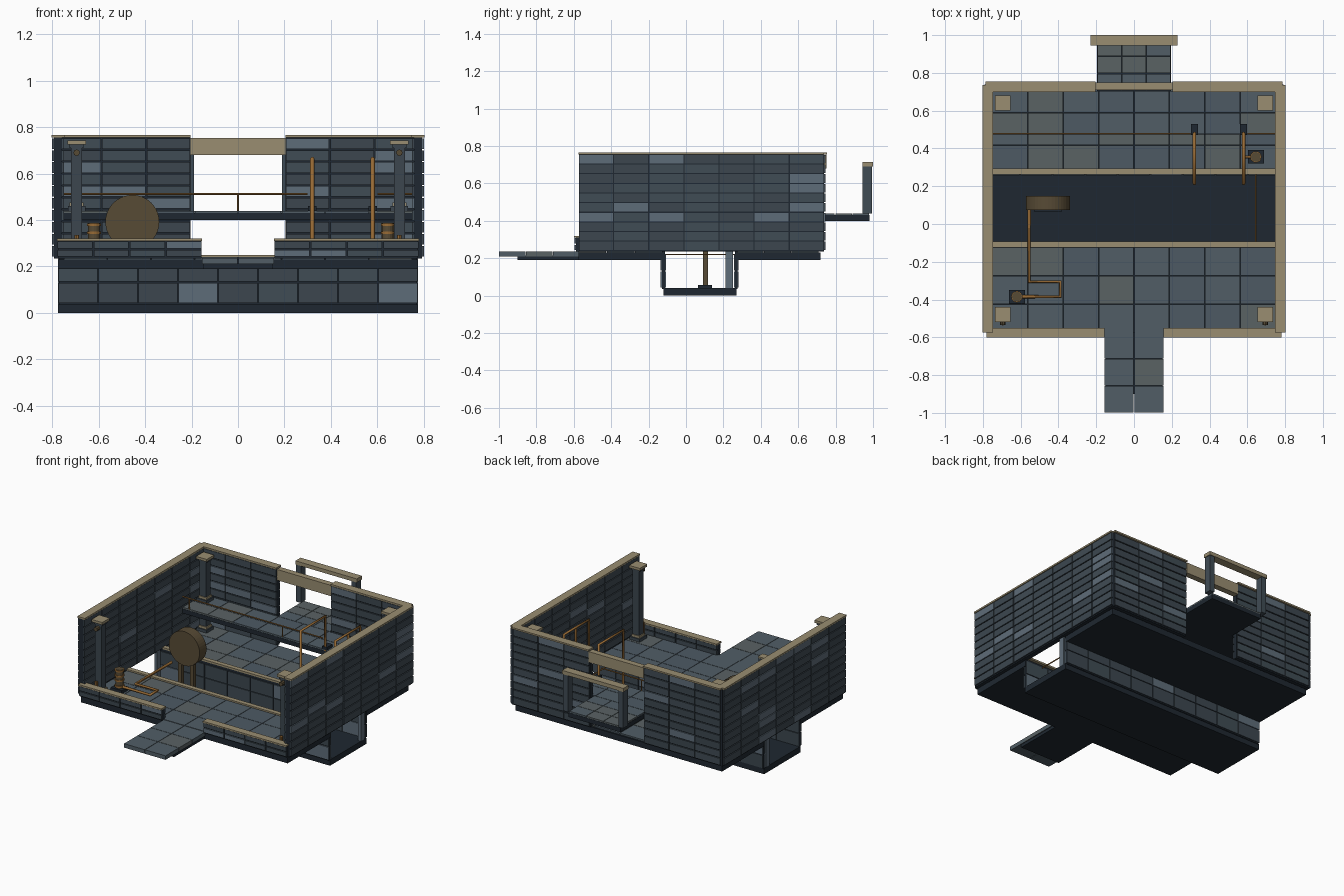
import bpy, bmesh, math, random
from mathutils import Vector, Matrix

if "Cube" in bpy.data.objects:
    bpy.data.objects.remove(bpy.data.objects["Cube"])

random.seed(4)

def mat(name, r, g, b):
    m = bpy.data.materials.new(name)
    m.diffuse_color = [(c / 255) ** 2.2 for c in (r, g, b)] + [1]
    m.use_nodes = True
    m.node_tree.nodes["Principled BSDF"].inputs["Base Color"].default_value = m.diffuse_color
    return m

DARK = mat("dark_stone", 36, 44, 52)
TILES = [mat("wall_tile_a", 62, 72, 80), mat("wall_tile_b", 66, 77, 85), mat("wall_tile_light", 94, 108, 120)]
FLOOR = [mat("floor_tile_a", 82, 94, 102), mat("floor_tile_b", 90, 98, 100), mat("floor_tile_c", 78, 90, 100)]
TAN = mat("tan_trim", 152, 140, 112)
BRONZE = mat("bronze", 150, 106, 56)
WHEEL = mat("aged_wheel", 88, 76, 56)

def finish(name, bm, mats):
    me = bpy.data.meshes.new(name)
    bm.to_mesh(me)
    bm.free()
    for m in mats:
        me.materials.append(m)
    ob = bpy.data.objects.new(name, me)
    bpy.context.collection.objects.link(ob)
    return ob

def add_box(bm, x, y, z, index=0):
    size = Matrix.Diagonal((x[1] - x[0], y[1] - y[0], z[1] - z[0], 1))
    mid = Matrix.Translation((sum(x) / 2, sum(y) / 2, sum(z) / 2))
    for v in bmesh.ops.create_cube(bm, size=1, matrix=mid @ size)["verts"]:
        for f in v.link_faces:
            f.material_index = index

def box(name, x, y, z, m):
    bm = bmesh.new()
    add_box(bm, x, y, z)
    return finish(name, bm, [m])

def tiles(name, x, y, z, counts, mats, weights=(5, 4, 1), gap=0.003):
    """Block grid filling a box; gaps only along divided axes."""
    bm = bmesh.new()
    def cuts(r, n):
        s = (r[1] - r[0]) / n
        g = gap if n > 1 else 0
        return [(r[0] + i * s + g, r[0] + (i + 1) * s - g) for i in range(n)]
    for a in cuts(x, counts[0]):
        for b in cuts(y, counts[1]):
            for c in cuts(z, counts[2]):
                add_box(bm, a, b, c, random.choices(range(3), weights)[0])
    return finish(name, bm, mats)

def cylinder(name, p, q, r, m, sides=16):
    p, q = Vector(p), Vector(q)
    d = q - p
    bm = bmesh.new()
    bmesh.ops.create_cone(bm, cap_ends=True, segments=sides, radius1=r, radius2=r, depth=d.length,
                          matrix=Matrix.Translation((p + q) / 2) @ d.to_track_quat('Z', 'Y').to_matrix().to_4x4())
    return finish(name, bm, [m])

def pipe(name, pts, r=0.009):
    cu = bpy.data.curves.new(name, 'CURVE')
    cu.dimensions = '3D'
    cu.bevel_depth, cu.bevel_resolution, cu.use_fill_caps = r, 1, True
    sp = cu.splines.new('POLY')
    sp.points.add(len(pts) - 1)
    for k, p in zip(sp.points, pts):
        k.co = (*p, 1)
    cu.materials.append(BRONZE)
    ob = bpy.data.objects.new(name, cu)
    bpy.context.collection.objects.link(ob)

def span(a, b, s):
    return tuple(sorted((a * s, b * s)))

# Floors
for name, y, rows in (("front", (-0.575, -0.115), 3), ("rear", (0.27, 0.72), 3)):
    box(name + "_floor_slab", (-0.775, 0.775), y, (0.19, 0.23), DARK)
    tiles(name + "_floor_tiles", (-0.75, 0.75), (y[0], y[1] - 0.01), (0.225, 0.24), (8, rows, 1), FLOOR, (4, 4, 3), 0.0015)

# Sunken channel
box("channel_base", (-0.775, 0.775), (-0.12, 0.27), (0, 0.04), DARK)
for name, y, face, inner in (("front", (-0.127, -0.113), (-0.135, -0.127), (-0.113, -0.107)),
                             ("rear", (0.263, 0.275), (0.275, 0.28), (0.257, 0.263))):
    box(name + "_channel_wall", (-0.77, 0.77), y, (0.035, 0.24), DARK)
    for side, f in (("outer", face), ("inner", inner)):
        tiles(f"{name}_channel_{side}_tiles", (-0.775, 0.775), f, (0.04, 0.225), (9, 1, 2), TILES)
    mid = -0.109 if name == "front" else 0.277
    box(name + "_channel_trim", (-0.75, 0.75), (mid - 0.016, mid + 0.016), (0.238, 0.25), TAN)
for s in (-1, 1):
    box("channel_end_post", span(0.755, 0.775, s), (0.21, 0.25), (0.04, 0.24), TILES[2])
pipe("channel_rod", [(0.645, -0.11, 0.22), (0.645, 0.262, 0.22)], 0.004)

# Side and rear walls, front parapet
for s in (-1, 1):
    box("side_wall_core", span(0.758, 0.792, s), (-0.572, 0.738), (0.235, 0.755), DARK)
    for side, a, b in (("outer", 0.792, 0.8), ("inner", 0.75, 0.758)):
        tiles(f"side_wall_{side}_tiles", span(a, b, s), (-0.575, 0.74), (0.24, 0.755), (1, 7, 10), TILES)
    box("side_wall_cap", span(0.747, 0.803, s), (-0.575, 0.735), (0.755, 0.766), TAN)
    box("rear_wall_core", span(0.205, 0.77, s), (0.71, 0.738), (0.235, 0.755), DARK)
    for side, y in (("outer", (0.738, 0.746)), ("inner", (0.702, 0.71))):
        tiles(f"rear_wall_{side}_tiles", span(0.203, 0.78, s), y, (0.24, 0.755), (3, 1, 10), TILES)
    box("rear_wall_cap", span(0.205, 0.785, s), (0.7, 0.755), (0.755, 0.766), TAN)
    box("parapet_core", span(0.157, 0.775, s), (-0.588, -0.562), (0.235, 0.31), DARK)
    for side, y in (("outer", (-0.596, -0.588)), ("inner", (-0.562, -0.554))):
        tiles(f"parapet_{side}_tiles", span(0.155, 0.78, s), y, (0.24, 0.31), (4, 1, 2), TILES)
    box("parapet_cap", span(0.155, 0.78, s), (-0.6, -0.55), (0.31, 0.32), TAN)
box("doorway_lintel", (-0.205, 0.205), (0.71, 0.75), (0.68, 0.753), TAN)

# Entrance walkway
box("entrance_slab", (-0.15, 0.15), (-0.9, -0.55), (0.19, 0.215), DARK)
tiles("entrance_tiles", (-0.157, 0.157), (-1, -0.57), (0.21, 0.237), (2, 3, 1), FLOOR, (4, 2, 4), 0.0015)

# Raised platform and balcony with its gate
box("platform_slab", (-0.75, 0.75), (0.475, 0.705), (0.4, 0.43), DARK)
tiles("platform_tiles", (-0.75, 0.75), (0.475, 0.705), (0.428, 0.44), (8, 2, 1), FLOOR, (4, 4, 3), 0.0015)
box("balcony_slab", (-0.195, 0.195), (0.7, 0.98), (0.4, 0.43), DARK)
tiles("balcony_tiles", (-0.195, 0.195), (0.705, 0.98), (0.428, 0.44), (3, 3, 1), FLOOR, (4, 4, 3), 0.0015)
for s in (-1, 1):
    box("balcony_post", span(0.19, 0.225, s), (0.945, 0.995), (0.44, 0.69), TILES[1])
box("balcony_beam", (-0.23, 0.23), (0.945, 1.0), (0.69, 0.715), TAN)

# Platform railing
for a, b in ((-0.75, 0.3), (0.6, 0.75)):
    pipe("rail", [(a, 0.478, 0.512), (b, 0.478, 0.512)], 0.004)
for x in (-0.7, 0, 0.7):
    pipe("rail_post", [(x, 0.478, 0.44), (x, 0.478, 0.512)], 0.004)

# Corner pillars with caps, plinths and small lamps
for s in (-1, 1):
    for y, foot in ((-0.48, 0.24), (0.64, 0.44)):
        x = 0.695 * s
        def block(name, h, z, m):
            box(name, (x - h, x + h), (y - h, y + h), z, m)
        block("pillar_shaft", 0.024, (0.24, 0.725), TILES[0])
        block("pillar_cap", 0.04, (0.725, 0.742), TAN)
        block("pillar_neck", 0.03, (0.71, 0.725), TILES[0])
        for base in {0.24, foot}:
            block("pillar_plinth", 0.038, (base, base + 0.02), TILES[0])
            block("pillar_collar", 0.03, (base + 0.02, base + 0.035), TAN)
        if y < 0:
            cylinder("pillar_boss", (x, y - 0.02, 0.69), (x, y - 0.055, 0.69), 0.014, WHEEL, 8)
            cylinder("pillar_lamp", (x, y - 0.048, 0.24), (x, y - 0.048, 0.335), 0.01, BRONZE, 8)

# Large wheel on its pedestal
cylinder("wheel", (-0.455, 0.073, 0.392), (-0.455, 0.147, 0.392), 0.116, WHEEL, 40)
for x in (-0.5, -0.41):
    box("wheel_leg", (x - 0.012, x + 0.012), (0.09, 0.118), (0.04, 0.33), WHEEL)
box("wheel_foot", (-0.53, -0.38), (0.065, 0.14), (0.035, 0.056), DARK)

# Banded valve drums
for x, y in ((-0.62, -0.385), (0.645, 0.355)):
    box("drum_base", (x - 0.042, x + 0.042), (y - 0.036, y + 0.036), (0.24, 0.262), DARK)
    cylinder("drum_body", (x, y, 0.26), (x, y, 0.388), 0.026, WHEEL)
    for z in (0.275, 0.315, 0.345, 0.38):
        cylinder("drum_band", (x, y, z - 0.005), (x, y, z + 0.005), 0.03, BRONZE)

# Floor pipe and tall pipe frames
pipe("floor_pipe", [(-0.555, 0.08, 0.27), (-0.555, -0.305, 0.27), (-0.39, -0.305, 0.27), (-0.39, -0.385, 0.27), (-0.6, -0.385, 0.27)])
for x in (0.32, 0.58):
    pipe("pipe_frame", [(x, 0.215, 0.24), (x, 0.215, 0.665), (x, 0.48, 0.665), (x, 0.48, 0.43)])
    box("pipe_frame_foot", (x - 0.018, x + 0.018), (0.47, 0.53), (0.44, 0.46), DARK)
pipe("drum_link", [(0.58, 0.355, 0.665), (0.58, 0.355, 0.3), (0.64, 0.355, 0.3)])
